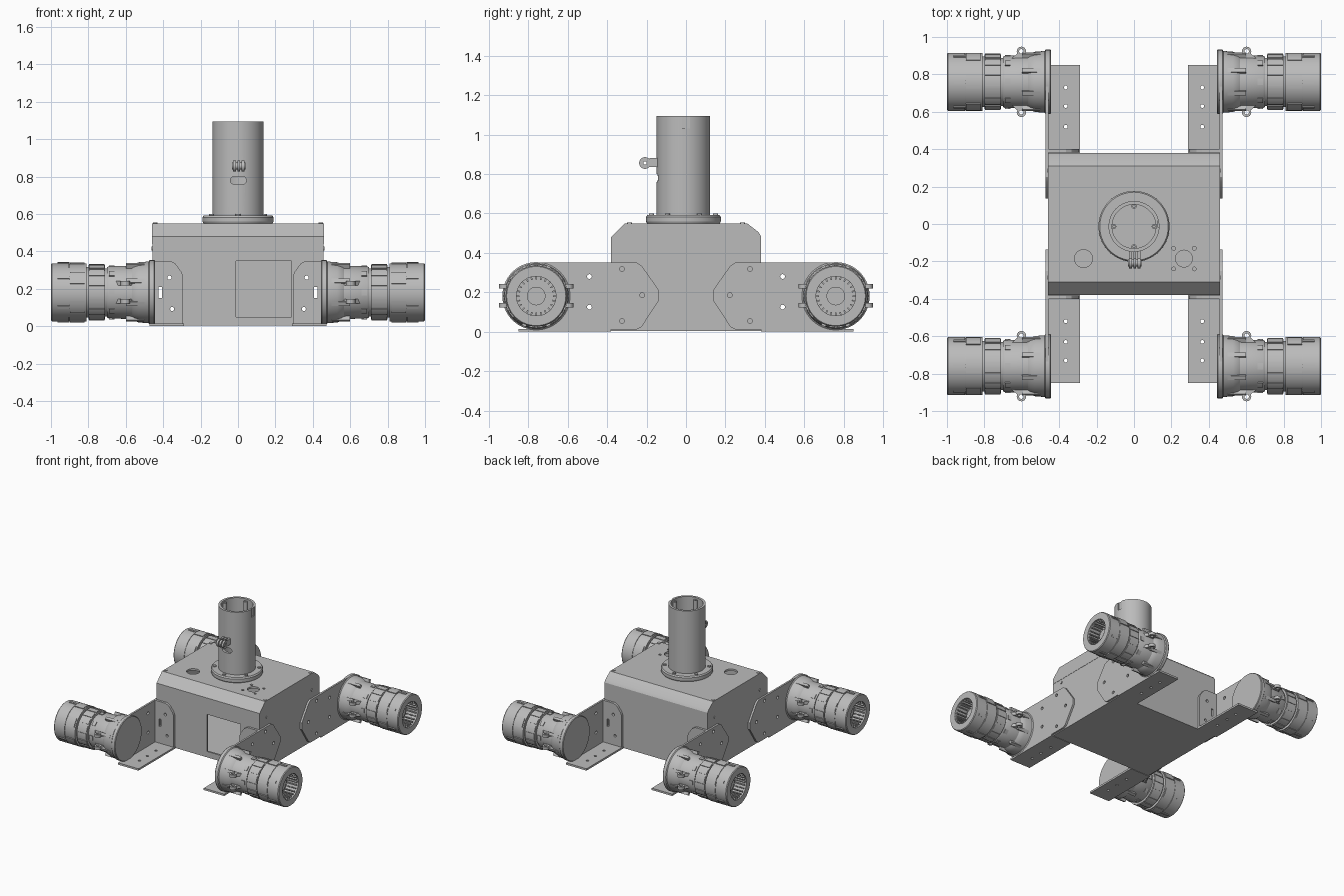
import bpy, bmesh
from math import sin, cos, pi, radians
from mathutils import Matrix, Vector

if "Cube" in bpy.data.objects:
    bpy.data.objects.remove(bpy.data.objects["Cube"])

grey = bpy.data.materials.new("machined_grey")
grey.use_nodes = True
grey.diffuse_color = (0.5, 0.5, 0.5, 1)
grey.node_tree.nodes["Principled BSDF"].inputs["Base Color"].default_value = (0.5, 0.5, 0.5, 1)
made = []


def place(u, v, w, axis):
    return {"x": (w, u, v), "y": (u, w, v), "z": (u, v, w)}[axis]


def circle(u, v, r, n=20):
    return [(u + r * cos(2 * pi * i / n), v + r * sin(2 * pi * i / n)) for i in range(n)]


def rect(u0, u1, v0, v1):
    return [(u0, v0), (u1, v0), (u1, v1), (u0, v1)]


def arc(u, v, r, a0, a1, n):
    return [(u + r * cos(radians(a0 + (a1 - a0) * i / n)),
             v + r * sin(radians(a0 + (a1 - a0) * i / n))) for i in range(n + 1)]


def prism(bm, pts, axis, a, b):
    """Extrude a 2D outline along an axis from a to b."""
    lo = [bm.verts.new(place(u, v, a, axis)) for u, v in pts]
    hi = [bm.verts.new(place(u, v, b, axis)) for u, v in pts]
    bm.faces.new(lo)
    bm.faces.new(hi[::-1])
    for i in range(len(pts)):
        j = (i + 1) % len(pts)
        bm.faces.new((lo[i], lo[j], hi[j], hi[i]))


def lathe(bm, profile, axis, centre=(0, 0), n=48, closed=False):
    """Revolve (height, radius) points about an axis."""
    rings = [[bm.verts.new(place(u, v, h, axis)) for u, v in circle(*centre, r, n)]
             for h, r in profile]
    pairs = list(zip(rings, rings[1:])) + ([(rings[-1], rings[0])] if closed else [])
    for a, b in pairs:
        for i in range(n):
            j = (i + 1) % n
            bm.faces.new((a[i], a[j], b[j], b[i]))
    bmesh.ops.remove_doubles(bm, verts=[v for r in rings for v in r], dist=1e-5)


def tube(bm, axis, centre, r0, r1, a, b, n=24):
    lathe(bm, [(a, r0), (a, r1), (b, r1), (b, r0)], axis, centre, n, True)


def sector(bm, centre, r0, r1, mid, width, a, b, n=2):
    """Curved pad between two radii, running along x."""
    lo, hi = mid - width / 2, mid + width / 2
    prism(bm, arc(*centre, r0, lo, hi, n) + arc(*centre, r1, hi, lo, n), "x", a, b)


def build(name, bm):
    bmesh.ops.recalc_face_normals(bm, faces=bm.faces)
    me = bpy.data.meshes.new(name)
    bm.to_mesh(me)
    bm.free()
    me.materials.append(grey)
    ob = bpy.data.objects.new(name, me)
    bpy.context.collection.objects.link(ob)
    made.append(ob)
    return ob


def cut(ob, shapes):
    """Subtract a list of prisms, each (outline, axis, start, end)."""
    bm = bmesh.new()
    for s in shapes:
        prism(bm, *s)
    cutter = build("cutter", bm)
    made.remove(cutter)
    cutter.hide_render = True
    mod = ob.modifiers.new("cut", "BOOLEAN")
    mod.operation, mod.solver, mod.object = "DIFFERENCE", "EXACT", cutter
    bpy.context.view_layer.objects.active = ob
    bpy.ops.object.modifier_apply(modifier=mod.name)
    bpy.data.objects.remove(cutter)


def solid(name, *shape):
    bm = bmesh.new()
    prism(bm, *shape)
    return build(name, bm)


# Holes that run front to back through the body and the bracket tabs
W, D, T = 0.457, 0.38, 0.015
through = []
for s in (-1, 1):
    through += [(rect(s * 0.416 - 0.009, s * 0.416 + 0.009, 0.15, 0.21), "y", -1, 1),
                (circle(s * 0.367, 0.26, 0.011), "y", -1, 1),
                (circle(s * 0.352, 0.092, 0.011), "y", -1, 1)]

# Chassis box: open-topped shell with a front window
chassis = solid("chassis_box", rect(-W, W, -D, D), "z", 0.003, 0.44)
cut(chassis, [(rect(-W + T, W - T, -D + T, D - T), "z", 0.018, 0.6)])
cut(chassis, [(rect(-0.01, 0.287, 0.05, 0.348), "y", -0.5, -0.3)] + through)

# Lid: chamfered front and back, hollow below
def lid_profile(t):
    c = 0.31 - t * 0.5
    return [(-D + t, 0.44 - t), (D - t, 0.44 - t), (D - t, 0.485 - t / 2), (D - t - 0.012, 0.505 - t / 2),
            (c, 0.55 - t), (-c, 0.55 - t), (-D + t, 0.48 - t / 2)]

lid = solid("lid", lid_profile(0), "x", -W - 0.002, W + 0.002)
cut(lid, [(lid_profile(T), "x", -W + T, W - T)])
ports = [(circle(-0.27, -0.185, 0.048, 32), "z", 0.5, 0.6), (circle(0.267, -0.185, 0.045, 32), "z", 0.5, 0.6)]
ports += [(circle(0.267 + a, -0.185 + b, 0.01), "z", 0.5, 0.6) for a in (-0.055, 0.055) for b in (-0.055, 0.055)]
cut(lid, ports)

# Lid screws
bm = bmesh.new()
for sx in (-1, 1):
    for sy in (-1, 1):
        prism(bm, circle(sx * 0.443, sy * 0.287, 0.012), "z", 0.545, 0.554)
        prism(bm, circle(sy * 0.287, 0.415, 0.011), "x", sx * 0.45, sx * 0.462)
build("lid_screws", bm)

# Mast: flange, tube with slot, inner bosses
MC = (0, -0.013)
bm = bmesh.new()
lathe(bm, [(0.55, 0.125), (0.55, 0.185), (0.56, 0.19), (0.582, 0.19), (0.592, 0.183), (0.592, 0.125)],
      "z", MC, 64, True)
for i in range(6):
    a = pi / 2 + i * pi / 3
    prism(bm, circle(0.163 * cos(a), MC[1] + 0.163 * sin(a), 0.013, 12), "z", 0.585, 0.6)
build("mast_flange", bm)

bm = bmesh.new()
tube(bm, "z", MC, 0.117, 0.136, 0.55, 1.095, 64)
mast = build("mast_tube", bm)
stadium = arc(0.024, 0.78, 0.021, -90, 90, 8) + arc(-0.02, 0.78, 0.021, 90, 270, 8)
cut(mast, [(stadium, "y", -0.3, -0.05), (rect(-0.02, 0.02, 1.03, 1.2), "x", 0.128, 0.2)])

bm = bmesh.new()
for i in range(4):
    a = i * pi / 2
    tube(bm, "z", (0.108 * cos(a), MC[1] + 0.108 * sin(a)), 0.006, 0.014, 1.0, 1.08, 12)
build("mast_inner_bosses", bm)

# Hinge lugs on the front of the mast
bm = bmesh.new()
for x in (-0.028, -0.004, 0.02):
    tube(bm, "x", (-0.208, 0.856), 0.012, 0.03, x, x + 0.016)
    prism(bm, rect(-0.184, -0.14, 0.835, 0.882), "x", x, x + 0.016)
tube(bm, "x", (-0.208, 0.856), 0.008, 0.018, -0.032, 0.04)
build("mast_hinge", bm)

# One corner: bracket and thruster, later mirrored to the other three
first = len(made)
C = (0.76, 0.181)
outline = arc(*C, 0.17, -90, 90, 20) + [(0.25, 0.351), (0.225, 0.335), (0.137, 0.21), (0.137, 0.16),
                                        (0.225, 0.025), (0.25, 0.011)]
plate = solid("bracket_side", outline, "x", W, W + T)
cut(plate, [(circle(y, z, 0.012), "x", 0.4, 0.5) for y, z in
            ((0.49, 0.28), (0.49, 0.125), (0.325, 0.318), (0.325, 0.055), (0.222, 0.186))])
foot = solid("bracket_foot", rect(0.29, W + T, D, 0.85), "z", 0, T)
cut(foot, [(circle(0.365, y, 0.01), "z", -0.1, 0.1) for y in (0.52, 0.63, 0.73)])
tab = solid("bracket_tab", [(0.295, 0.005), (W, 0.005), (W, 0.35), (0.363, 0.35), (0.335, 0.335),
                            (0.302, 0.29), (0.295, 0.27)], "y", D + 0.002, D + 0.02)
cut(tab, through)

# Thruster housing: flared base, neck, collar and nozzle with a bore
bm = bmesh.new()
lathe(bm, [(0.443, 0), (0.443, 0.168), (0.448, 0.172), (0.472, 0.172), (0.478, 0.165), (0.53, 0.161),
           (0.555, 0.152), (0.568, 0.143), (0.69, 0.139), (0.7, 0.134), (0.7, 0.128), (0.71, 0.128),
           (0.71, 0.146), (0.8, 0.146), (0.8, 0.135), (0.81, 0.135), (0.81, 0.155), (0.9, 0.155),
           (0.9, 0.151), (0.904, 0.151), (0.904, 0.155), (0.994, 0.155), (1, 0.15), (1, 0.1),
           (0.9, 0.1), (0.9, 0.047), (0.93, 0.047), (0.93, 0)], "x", C, 56)
build("thruster_housing", bm)

bm = bmesh.new()
for i in range(24):
    sector(bm, C, 0.084, 0.102, i * 15, 5, 0.898, 0.99)
build("thruster_bore_ribs", bm)

bm = bmesh.new()
for i in range(16):
    sector(bm, C, 0.14, 0.151, i * 22.5, 17, 0.714, 0.796, 4)
build("thruster_grip", bm)

bm = bmesh.new()
for i in range(6):
    sector(bm, C, 0.15, 0.161, i * 60 + 30, 26, 0.82, 0.898, 5)
    sector(bm, C, 0.15, 0.161, i * 60 + 30, 6, 0.9, 0.965)
for i in range(8):
    sector(bm, C, 0.13, 0.165, i * 45 + 22.5, 8, 0.5, 0.6)
    sector(bm, C, 0.13, 0.145, i * 45, 14, 0.66, 0.69, 3)
build("thruster_lugs", bm)

# Eyelets on both sides of the thruster
bm = bmesh.new()
for s in (-1, 1):
    for z in (C[1] - 0.047, C[1] + 0.05):
        tube(bm, "z", (0.602, C[0] + s * 0.163), 0.012, 0.025, z - 0.012, z + 0.012)
        prism(bm, [(0.55, C[0] + s * 0.115), (0.665, C[0] + s * 0.115), (0.624, C[0] + s * 0.152),
                   (0.58, C[0] + s * 0.152)], "z", z - 0.012, z + 0.012)
build("thruster_eyelets", bm)

# Mirror the corner
for ob in made[first:]:
    base = ob.name
    ob.name = "back_left_" + base
    for sx, sy, label in ((-1, 1, "back_right_"), (1, -1, "front_left_"), (-1, -1, "front_right_")):
        me = ob.data.copy()
        me.transform(Matrix.Diagonal((sx, sy, 1, 1)))
        if sx * sy < 0:
            me.flip_normals()
        twin = bpy.data.objects.new(label + base, me)
        bpy.context.collection.objects.link(twin)
        made.append(twin)

# Smooth the round parts, keep edges sharp
bpy.ops.object.select_all(action="DESELECT")
for ob in made:
    ob.select_set(True)
bpy.context.view_layer.objects.active = made[0]
bpy.ops.object.shade_smooth_by_angle(angle=radians(25))
